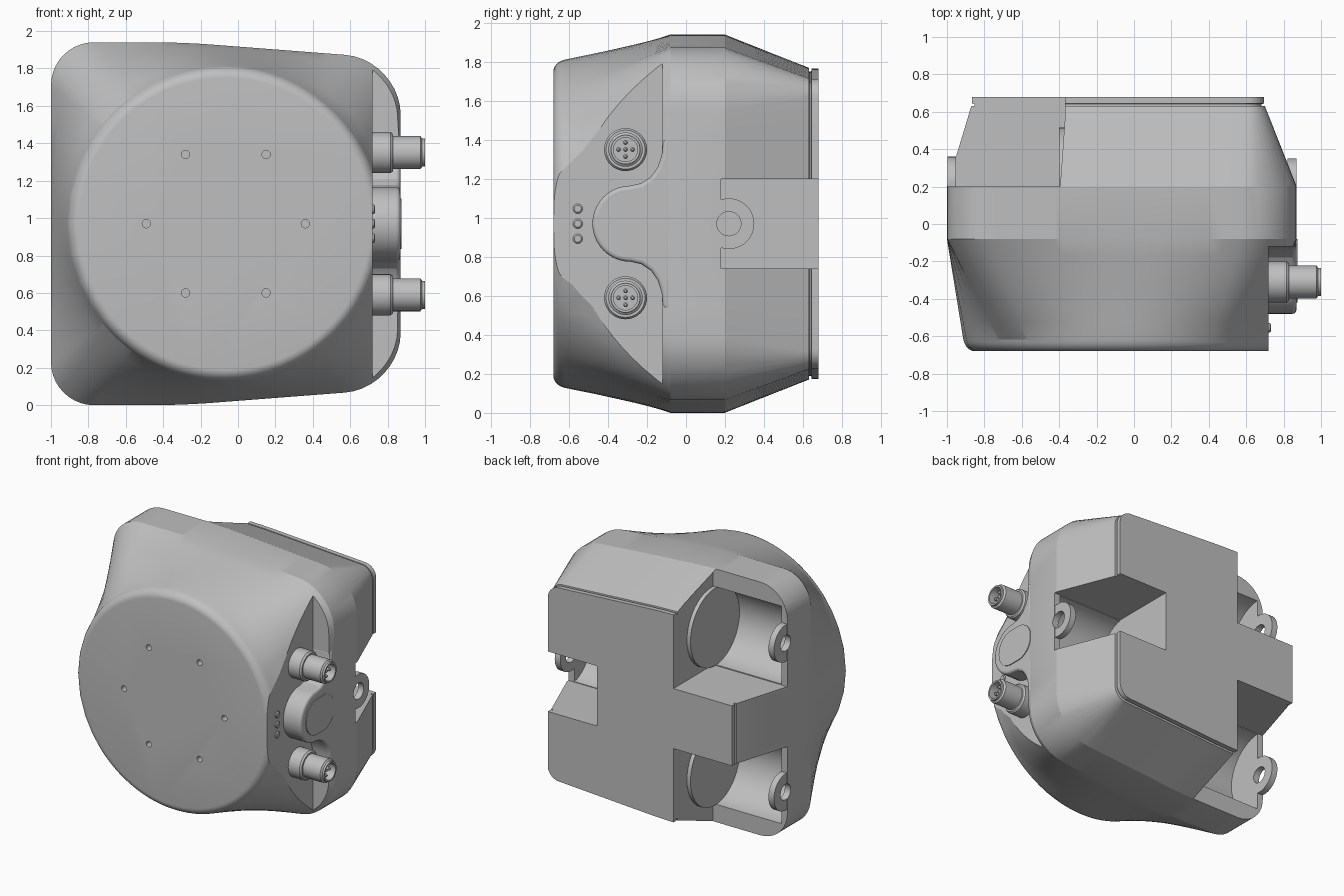
import bpy, bmesh
from math import sin, cos, pi, radians, atan2
from mathutils import Vector, Matrix

old = bpy.data.objects.get("Cube")
if old:
    bpy.data.objects.remove(old)

MID = 0.97  # height of the mirror plane
grey = bpy.data.materials.new("light grey")
grey.use_nodes = True
grey.diffuse_color = (0.52, 0.52, 0.52, 1)
grey.node_tree.nodes["Principled BSDF"].inputs["Base Color"].default_value = grey.diffuse_color


def finish(name, bm):
    bmesh.ops.recalc_face_normals(bm, faces=bm.faces)
    mesh = bpy.data.meshes.new(name)
    bm.to_mesh(mesh)
    bm.free()
    mesh.materials.append(grey)
    ob = bpy.data.objects.new(name, mesh)
    bpy.context.collection.objects.link(ob)
    return ob


def loft(name, rings):
    """Skin a list of equal rings and cap both ends."""
    bm = bmesh.new()
    rows = [[bm.verts.new(p) for p in ring] for ring in rings]
    n = len(rows[0])
    for a, b in zip(rows, rows[1:]):
        for i in range(n):
            j = (i + 1) % n
            bm.faces.new((a[i], a[j], b[j], b[i]))
    bm.faces.new(rows[0])
    bm.faces.new(rows[-1][::-1])
    return finish(name, bm)


def prism(name, outline, x0, x1):
    return loft(name, [[(x, y, z) for y, z in outline] for x in (x0, x1)])


def lathe(name, profile, y, z, n=40):
    """Turn (x, radius) pairs about an axis along x."""
    turn = [2 * pi * i / n for i in range(n)]
    return loft(name, [[(x, y + r * cos(a), z + r * sin(a)) for a in turn] for x, r in profile])


def rod(name, x0, x1, y, z, r):
    return lathe(name, [(x0, r), (x1, r)], y, z)


def box(name, lo, hi):
    bm = bmesh.new()
    lo, hi = Vector(lo), Vector(hi)
    size = hi - lo
    m = Matrix.Translation((lo + hi) / 2) @ Matrix.Diagonal((*size, 1))
    bmesh.ops.create_cube(bm, size=1, matrix=m)
    return finish(name, bm)


def combine(target, tool, operation="DIFFERENCE"):
    mod = target.modifiers.new("combine", "BOOLEAN")
    mod.object, mod.operation, mod.solver = tool, operation, "EXACT"
    bpy.context.view_layer.objects.active = target
    bpy.ops.object.modifier_apply(modifier=mod.name)
    bpy.data.objects.remove(tool)


def rounded(corners, steps=10, fill=8):
    """Round each (x, y, reach) corner and subdivide the straights."""
    pts, count = [], len(corners)
    arcs = []
    for i, (x, y, t) in enumerate(corners):
        c = Vector((x, y))
        before = (Vector(corners[i - 1][:2]) - c).normalized()
        after = (Vector(corners[(i + 1) % count][:2]) - c).normalized()
        p0, p3 = c + before * t, c + after * t
        p1, p2 = p0.lerp(c, 0.55), p3.lerp(c, 0.55)
        arc = []
        for k in range(steps + 1):
            s = k / steps
            q = 1 - s
            arc.append(p0 * q**3 + p1 * 3 * q * q * s + p2 * 3 * q * s * s + p3 * s**3)
        arcs.append(arc)
    for i, arc in enumerate(arcs):
        nxt = arcs[(i + 1) % count][0]
        pts += arc + [arc[-1].lerp(nxt, k / fill) for k in range(1, fill)]
    return pts


def mirrored(half):
    return half + [(x, 2 * MID - z, t) for x, z, t in reversed(half)]


def shell(y, left, right, bottom, rise, r_left, r_right):
    half = [(left, bottom, r_left), (-0.3, bottom, 0.15), (right, bottom + rise, r_right)]
    return [Vector((p.x, y, p.y)) for p in rounded(mirrored(half))]


# Housing: round front blended into a rounded square, tapered to the back plate
wide_front = shell(-0.08, -1, 0.87, 0, 0.09, 0.23, 0.3)
wide_back = shell(0.2, -1, 0.87, 0, 0.09, 0.23, 0.3)
angles = [atan2(p.z - MID, p.x + 0.07) for p in wide_front]
rings = []
for k in range(7):
    a = radians(13 * k)
    r, y = 0.78 + 0.064 * sin(a), -0.68 + 0.08 * (1 - cos(a))
    rings.append([Vector((-0.07 + r * cos(t), y, MID + r * sin(t))) for t in angles])
front_rim = rings[-1]
for k in range(1, 6):
    rings.append([p.lerp(q, k / 6) for p, q in zip(front_rim, wide_front)])
rings += [wide_front, wide_back]
for y, inset in ((0.63, 0), (0.632, 0.018), (0.642, 0.018), (0.644, 0.004), (0.68, 0.004)):
    rings.append(shell(y, -0.87 + inset, 0.7 - inset, 0.17 + inset, 0.06, 0.07, 0.09))
housing = loft("housing", rings)

# Connector step on the right side
combine(housing, box("cutter", (0.72, -1, -0.2), (1.3, -0.12, 2.2)))

# Corner pockets with mounting ears
for side in (-1, 1):
    zs = sorted((MID + side * 0.23, MID + side * 1.2))
    zc = MID + side * 0.535
    combine(housing, box("cutter", (-1.2, 0.2, zs[0]), (-0.37, 0.9, zs[1])))
    combine(housing, rod("cutter", -0.95, -0.37, 0.22, zc, 0.3))
    ze = MID + side * 0.57
    combine(housing, rod("ear", -0.998, -0.951, 0.22, ze, 0.14), "UNION")
    combine(housing, rod("cutter", -1.1, -0.9, 0.22, ze, 0.06))
    rod("pocket_disc", -0.4, -0.36, 0.22, zc, 0.297)

# Side notch with its mounting ear
combine(housing, box("cutter", (0.28, 0.18, MID - 0.23), (1.2, 0.9, MID + 0.23)))
combine(housing, rod("cutter", 0.28, 0.82, 0.22, MID, 0.229))
combine(housing, rod("ear", 0.821, 0.868, 0.22, MID, 0.13), "UNION")
combine(housing, rod("cutter", 0.75, 1, 0.22, MID, 0.062))

# Screw holes in the front
for x, dz in ((-0.28, 0.37), (0.15, 0.37), (-0.49, 0), (0.36, 0), (-0.28, -0.37), (0.15, -0.37)):
    hole = rod("cutter", -0.08, 0.08, 0, 0, 0.022)
    hole.data.transform(Matrix.Translation((x, -0.68, MID + dz)) @ Matrix.Rotation(pi / 2, 4, "Z"))
    combine(housing, hole)

# Button boss flaring into the step
flare = [(-0.08, 0.45), (-0.12, 0.43), (-0.125, 0.35), (-0.145, 0.29), (-0.18, 0.24), (-0.23, 0.207)]
upper = [(y, MID + d) for y, d in flare]
nose = [(-0.285 - 0.195 * sin(pi * k / 20), MID + 0.195 * cos(pi * k / 20)) for k in range(21)]
lower = [(y, MID - d) for y, d in reversed(flare)]
boss = prism("button_boss", upper + nose + lower, 0.65, 0.868)
bevel = boss.modifiers.new("soft edge", "BEVEL")
bevel.width, bevel.segments = 0.025, 4
bevel.limit_method, bevel.angle_limit = "ANGLE", radians(50)

# Button
oval = rounded([(-0.42, 0.835, 0.13), (-0.08, 0.835, 0.13), (-0.08, 1.105, 0.13), (-0.42, 1.105, 0.13)])
prism("button", oval, 0.86, 0.874)

# Indicator lights
for k in (-1, 0, 1):
    lathe("indicator_light", [(0.7, 0.025), (0.726, 0.025), (0.732, 0.018)], -0.555, MID + 0.077 * k, 20)

# Round plug connectors with pins
socket = [(0.7, 0.11), (0.815, 0.11), (0.828, 0.1), (0.828, 0.088), (0.975, 0.088),
          (0.985, 0.075), (1, 0.075), (1, 0.062), (0.91, 0.062)]
for side in (-1, 1):
    z = MID + side * 0.38
    lathe("connector", socket, -0.31, z)
    for dy, dz in ((0, 0), (1, 0), (-1, 0), (0, 1), (0, -1)):
        lathe("connector_pin", [(0.9, 0.012), (0.965, 0.012), (0.972, 0.006)],
              -0.31 + 0.036 * dy, z + 0.036 * dz, 12)

# Smooth shading with crisp edges
for ob in bpy.context.scene.objects:
    ob.select_set(ob.type == "MESH")
bpy.context.view_layer.objects.active = housing
bpy.ops.object.shade_smooth_by_angle(angle=radians(18))
